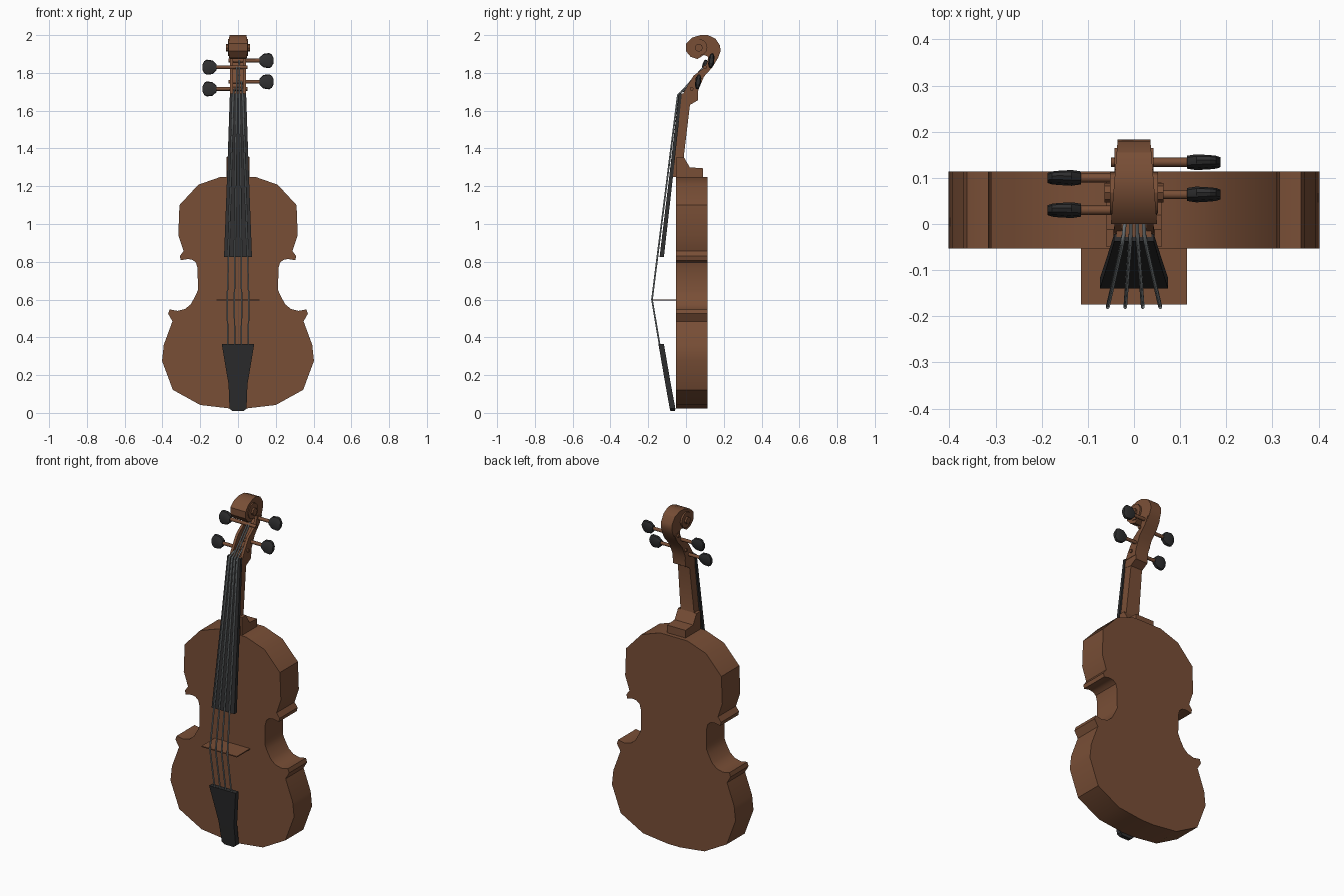
import bpy, bmesh, math
from mathutils import Vector

if "Cube" in bpy.data.objects:
    bpy.data.objects.remove(bpy.data.objects["Cube"])


def material(name, rgb):
    m = bpy.data.materials.new(name)
    m.diffuse_color = (*rgb, 1)
    m.use_nodes = True
    m.node_tree.nodes["Principled BSDF"].inputs["Base Color"].default_value = m.diffuse_color
    return m


WOOD = material("brown_wood", (0.19, 0.077, 0.037))
BLACK = material("black_ebony", (0.028, 0.028, 0.029))
STEEL = material("grey_string", (0.27, 0.3, 0.31))


def loft(name, rings, mat, smooth=30):
    """Skin a list of equal-length vertex rings and cap both ends."""
    bm = bmesh.new()
    vs = [[bm.verts.new(p) for p in r] for r in rings]
    n = len(vs[0])
    for a, b in zip(vs, vs[1:]):
        for i in range(n):
            j = (i + 1) % n
            bm.faces.new((a[i], a[j], b[j], b[i]))
    caps = [bm.faces.new(vs[0]), bm.faces.new(vs[-1])]
    bmesh.ops.recalc_face_normals(bm, faces=bm.faces)
    bmesh.ops.triangulate(bm, faces=[f for f in caps if len(f.verts) > 4])
    me = bpy.data.meshes.new(name)
    bm.to_mesh(me)
    bm.free()
    me.materials.append(mat)
    ob = bpy.data.objects.new(name, me)
    bpy.context.collection.objects.link(ob)
    bpy.ops.object.select_all(action='DESELECT')
    ob.select_set(True)
    bpy.context.view_layer.objects.active = ob
    bpy.ops.object.shade_smooth_by_angle(angle=math.radians(smooth))
    return ob


def side_prism(name, pts, x0, x1, mat):
    """Extrude a (y, z) profile along x; x1 may be a function of y and z."""
    w0 = x0 if callable(x0) else (lambda y, z: x0)
    w1 = x1 if callable(x1) else (lambda y, z: x1)
    return loft(name, [[(w(y, z), y, z) for y, z in pts] for w in (w0, w1)], mat)


def slab(name, sections, mat):
    """Rectangular sections: z, half width, front y, back y."""
    return loft(name, [[(-w, f, z), (w, f, z), (w, b, z), (-w, b, z)]
                       for z, w, f, b in sections], mat)


def disc(name, y, z, r, hw, n=12):
    pts = [(y + r * math.cos(2 * math.pi * i / n), z + r * math.sin(2 * math.pi * i / n))
           for i in range(n)]
    return side_prism(name, pts, -hw, hw, WOOD)


def tube(name, pts, r, mat, n=6):
    rings = []
    pts = [Vector(p) for p in pts]
    for i, p in enumerate(pts):
        d = (pts[min(i + 1, len(pts) - 1)] - pts[max(i - 1, 0)]).normalized()
        u = d.cross(Vector((0.3, 0.9, 0.05)) if abs(d.x) > 0.9 else Vector((1, 0, 0))).normalized()
        v = d.cross(u)
        rings.append([p + r * (u * math.cos(a) + v * math.sin(a))
                      for a in (2 * math.pi * k / n for k in range(n))])
    return loft(name, rings, mat, 65)


# Body: mirrored outline, flat front and back
half = [(0.09, 1.25), (0.21, 1.208), (0.31, 1.10), (0.316, 0.94), (0.288, 0.857),
        (0.308, 0.83), (0.303, 0.808), (0.265, 0.815), (0.24, 0.81), (0.222, 0.795),
        (0.214, 0.765), (0.212, 0.65), (0.225, 0.62), (0.25, 0.575), (0.28, 0.55),
        (0.32, 0.54), (0.362, 0.548), (0.37, 0.525), (0.347, 0.485), (0.393, 0.36),
        (0.402, 0.275), (0.345, 0.122), (0.20, 0.042), (0.04, 0.023)]
outline = half + [(-x, z) for x, z in reversed(half)]
loft("body", [[(x, y, z) for x, z in outline] for y in (-0.053, 0.114)], WOOD, 35)

# Neck, with the heel that sits on the body
slab("neck", [(1.25, 0.05, -0.08, 0.0), (1.30, 0.05, -0.075, 0.01),
              (1.355, 0.044, -0.07, -0.012), (1.64, 0.038, -0.035, 0.022),
              (1.69, 0.038, -0.028, 0.025)], WOOD)
side_prism("neck_heel", [(-0.05, 1.24), (0.09, 1.24), (0.09, 1.295), (0.02, 1.30),
                         (-0.012, 1.355), (-0.05, 1.355)], -0.06, 0.06, WOOD)

# Head: curved pegbox floor and scroll in one profile
def head_width(y, z):
    return 0.05 - 0.08 * y if z > 1.84 else 0.040

head = [(0.02, 1.63), (0.063, 1.655), (0.065, 1.71), (0.095, 1.78), (0.14, 1.83),
        (0.17, 1.88), (0.183, 1.915), (0.18, 1.945), (0.155, 1.982), (0.115, 2.0),
        (0.075, 2.0), (0.03, 1.985), (0.0, 1.955), (0.0, 1.915), (0.025, 1.885),
        (0.06, 1.873), (0.095, 1.895), (0.118, 1.885), (0.145, 1.862), (0.128, 1.83),
        (0.08, 1.785), (0.05, 1.72), (0.045, 1.69), (-0.02, 1.685), (-0.03, 1.64)]
side_prism("pegbox_floor_and_scroll", head, lambda y, z: -head_width(y, z), head_width, WOOD)
cheek = [(-0.02, 1.68), (0.063, 1.68), (0.065, 1.71), (0.095, 1.78), (0.14, 1.83),
         (0.165, 1.875), (0.118, 1.885), (0.114, 1.865), (0.10, 1.83), (0.04, 1.785),
         (0.0, 1.72)]
for s, side in ((-1, "left"), (1, "right")):
    side_prism("pegbox_cheek_" + side, cheek, s * 0.027, s * 0.042, WOOD)

# Raised turns of the scroll
disc("scroll_turn", 0.068, 1.935, 0.045, 0.052)
disc("scroll_eye", 0.068, 1.933, 0.021, 0.064, 8)

# Fingerboard, tailpiece and bridge
slab("fingerboard", [(0.825, 0.074, -0.14, -0.117), (1.25, 0.058, -0.089, -0.069),
                     (1.69, 0.043, -0.038, -0.022)], BLACK)
slab("tailpiece", [(0.01, 0.03, -0.083, -0.06), (0.022, 0.045, -0.086, -0.056),
                   (0.15, 0.05, -0.109, -0.08), (0.365, 0.086, -0.146, -0.117)], BLACK)
slab("bridge", [(0.595, 0.115, -0.175, -0.05), (0.601, 0.115, -0.175, -0.05)], WOOD)

# Pegs, alternating sides: side, y, z
pegs = [(-1, 0.03, 1.715), (1, 0.064, 1.753), (-1, 0.10, 1.83), (1, 0.134, 1.865)]
knob = [(0.115, 0.018, 0.013), (0.135, 0.036, 0.015), (0.165, 0.04, 0.013),
        (0.178, 0.033, 0.012), (0.187, 0.016, 0.01)]
for i, (s, y, z) in enumerate(pegs, 1):
    tube("peg_shaft_%d" % i, [(-s * 0.05, y, z), (s * 0.12, y, z)], 0.01, WOOD, 8)
    rings = []
    for x, h, t in knob:
        rings.append([(s * x, y + t * cy + 0.12 * h * cz, z + h * cz) for cy, cz in
                      ((-1, -.5), (-1, .5), (-.6, .9), (0, 1), (.6, .9),
                       (1, .5), (1, -.5), (.6, -.9), (0, -1), (-.6, -.9))])
    loft("peg_knob_%d" % i, rings, BLACK)

# Strings from tailpiece over bridge and nut to the pegs
for i, k in enumerate((-1.5, -0.5, 0.5, 1.5)):
    s, y, z = pegs[(0, 2, 3, 1)[i]]
    tube("string_%d" % (i + 1), [(k * 0.036, -0.137, 0.345), (k * 0.038, -0.18, 0.6),
                                 (k * 0.017, -0.043, 1.685), (k * 0.015, -0.024, 1.70),
                                 (k * 0.012, y - 0.008, z)], 0.0045, STEEL)
